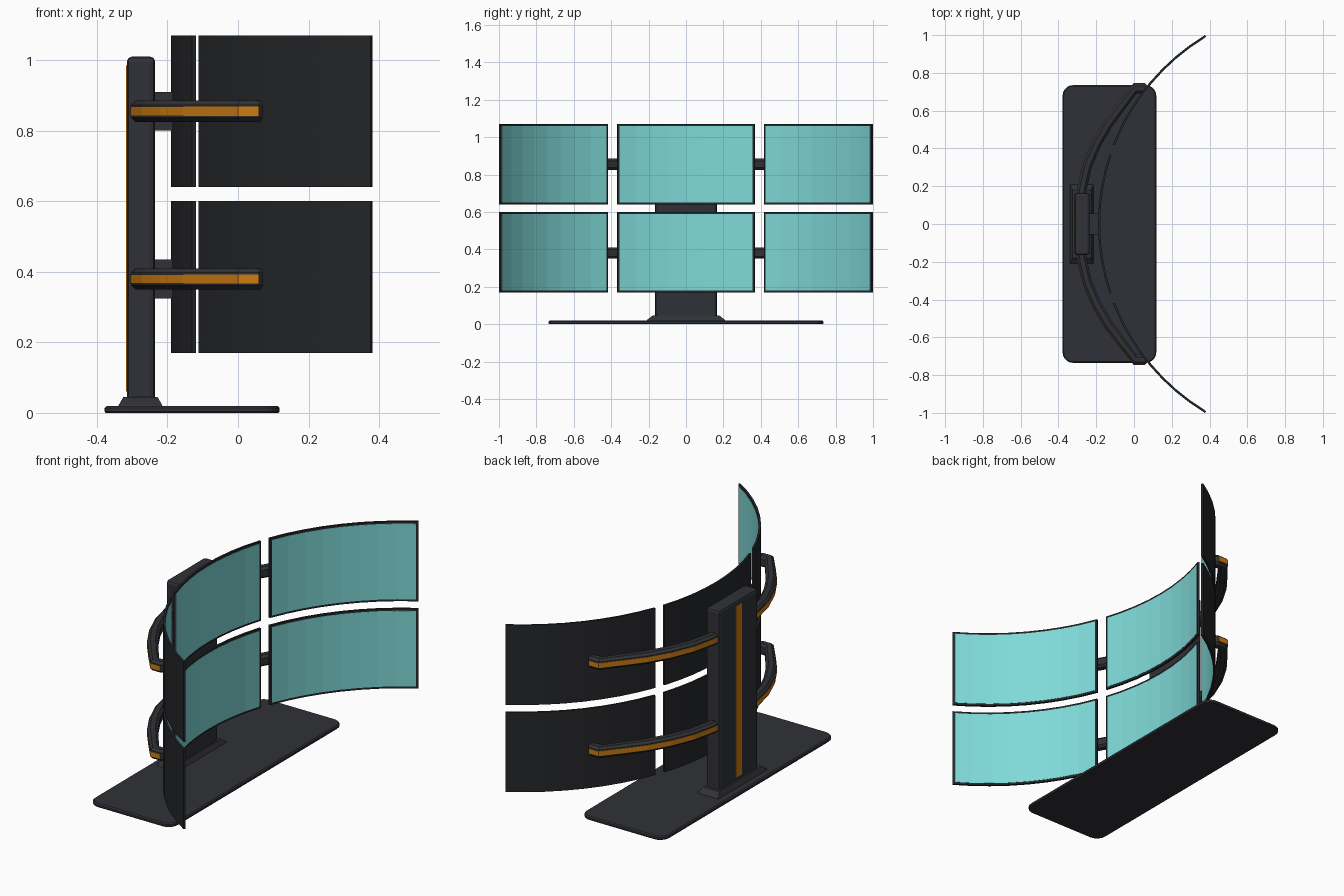
import bpy, bmesh, math

if "Cube" in bpy.data.objects:
    bpy.data.objects.remove(bpy.data.objects["Cube"])

def mat(name, c):
    m = bpy.data.materials.new(name)
    m.diffuse_color = (*c, 1)
    m.use_nodes = True
    m.node_tree.nodes["Principled BSDF"].inputs["Base Color"].default_value = m.diffuse_color
    return m

DARK = mat("dark_shell", (0.03, 0.031, 0.038))
BLACK = mat("screen_shell", (0.019, 0.02, 0.023))
TEAL = mat("screen_glass", (0.21, 0.69, 0.68))
ORANGE = mat("orange_trim", (0.6, 0.2, 0.006))

def loft(name, rings, m):
    """Closed solid skinned through equal-length rings of points."""
    bm = bmesh.new()
    vs = [[bm.verts.new(p) for p in r] for r in rings]
    n = len(rings[0])
    for a, b in zip(vs, vs[1:]):
        for i in range(n):
            j = (i + 1) % n
            bm.faces.new((a[i], a[j], b[j], b[i]))
    bm.faces.new(vs[0])
    bm.faces.new(vs[-1])
    bmesh.ops.recalc_face_normals(bm, faces=bm.faces[:])
    me = bpy.data.meshes.new(name)
    bm.to_mesh(me)
    bm.free()
    me.materials.append(m)
    ob = bpy.data.objects.new(name, me)
    bpy.context.collection.objects.link(ob)
    return ob

def rect(x0, x1, y, z):
    return [(x0, -y, z), (x1, -y, z), (x1, y, z), (x0, y, z)]

def box(name, x0, x1, y, z0, z1, m):
    return loft(name, [rect(x0, x1, y, z0), rect(x0, x1, y, z1)], m)

def bevel(ob, w, seg):
    b = ob.modifiers.new("bevel", 'BEVEL')
    b.width, b.segments = w, seg

# Base plate with rounded corners and a chamfered top rim
def plate_ring(inset, z):
    x0, x1, y, r = -0.378, 0.118, 0.735, 0.055
    pts = []
    for k, (cx, cy) in enumerate([(x1 - r, y - r), (x0 + r, y - r), (x0 + r, r - y), (x1 - r, r - y)]):
        for i in range(6):
            a = math.pi / 2 * (k + i / 5)
            pts.append((cx + (r - inset) * math.cos(a), cy + (r - inset) * math.sin(a), z))
    return pts

loft("base_plate", [plate_ring(0.003, 0), plate_ring(0, 0.004), plate_ring(0, 0.014),
                    plate_ring(0.006, 0.02)], DARK)

# Collar and post
loft("post_collar", [rect(-0.34, -0.213, 0.21, 0.018), rect(-0.337, -0.216, 0.207, 0.024),
                     rect(-0.325, -0.228, 0.18, 0.045)], DARK)
bevel(box("post", -0.315, -0.235, 0.165, 0.02, 1.01, DARK), 0.014, 2)
box("post_trim", -0.317, -0.305, 0.026, 0.06, 0.985, ORANGE)

# Curved screens: arcs about one vertical axis
R, CX = 1.167, 0.977

def arc_panel(name, a0, a1, r0, r1, z0, z1, m, n=8):
    rings = []
    for i in range(n + 1):
        a = a0 + (a1 - a0) * i / n
        c, s = math.cos(a), math.sin(a)
        rings.append([(CX - r * c, r * s, z) for r, z in ((r0, z0), (r1, z0), (r1, z1), (r0, z1))])
    return loft(name, rings, m)

# Arm outlines in plan: outer and inner edge points
OUTER = [(-0.304, 0.15), (-0.298, 0.2), (-0.27, 0.32), (-0.22, 0.44), (-0.155, 0.55),
         (-0.085, 0.64), (0.0, 0.745), (0.058, 0.745), (0.07, 0.733)]
INNER = [(-0.254, 0.15), (-0.249, 0.19), (-0.224, 0.3), (-0.177, 0.41), (-0.116, 0.515),
         (-0.05, 0.605), (0.012, 0.69), (0.035, 0.69), (0.04, 0.695)]
SECTION = [(0, -0.018), (0.25, -0.03), (0.75, -0.03), (1, -0.018),
           (1, 0.018), (0.75, 0.03), (0.25, 0.03), (0, 0.018)]
TRIM = [(-0.05, -0.013), (0.2, -0.013), (0.2, 0.013), (-0.05, 0.013)]

def arm(name, side, z, section, count, m):
    rings = []
    for o, i in list(zip(OUTER, INNER))[:count]:
        rings.append([(o[0] + (i[0] - o[0]) * t, side * (o[1] + (i[1] - o[1]) * t), z + h)
                      for t, h in section])
    loft(name, rings, m)

for row, z0, za in (("lower", 0.17, 0.38), ("upper", 0.64, 0.855)):
    z1 = z0 + 0.43
    for part, a0, a1 in (("left", -1.03, -0.369), ("centre", -0.322, 0.322), ("right", 0.369, 1.03)):
        arc_panel(f"{row}_{part}_screen_shell", a0, a1, R, R - 0.011, z0, z1, BLACK)
        e = 0.009
        arc_panel(f"{row}_{part}_screen_glass", a0 + e, a1 - e, R - 0.006, R - 0.0125,
                  z0 + 0.011, z1 - 0.011, TEAL)
    # Mount between post and centre screen
    box(f"{row}_centre_mount", -0.24, -0.184, 0.055, za - 0.055, za + 0.055, DARK)
    # Side arms with orange outer trim
    for side, tag in ((-1, "left"), (1, "right")):
        arm(f"{row}_{tag}_arm", side, za, SECTION, 9, DARK)
        arm(f"{row}_{tag}_arm_trim", side, za, TRIM, 8, ORANGE)
